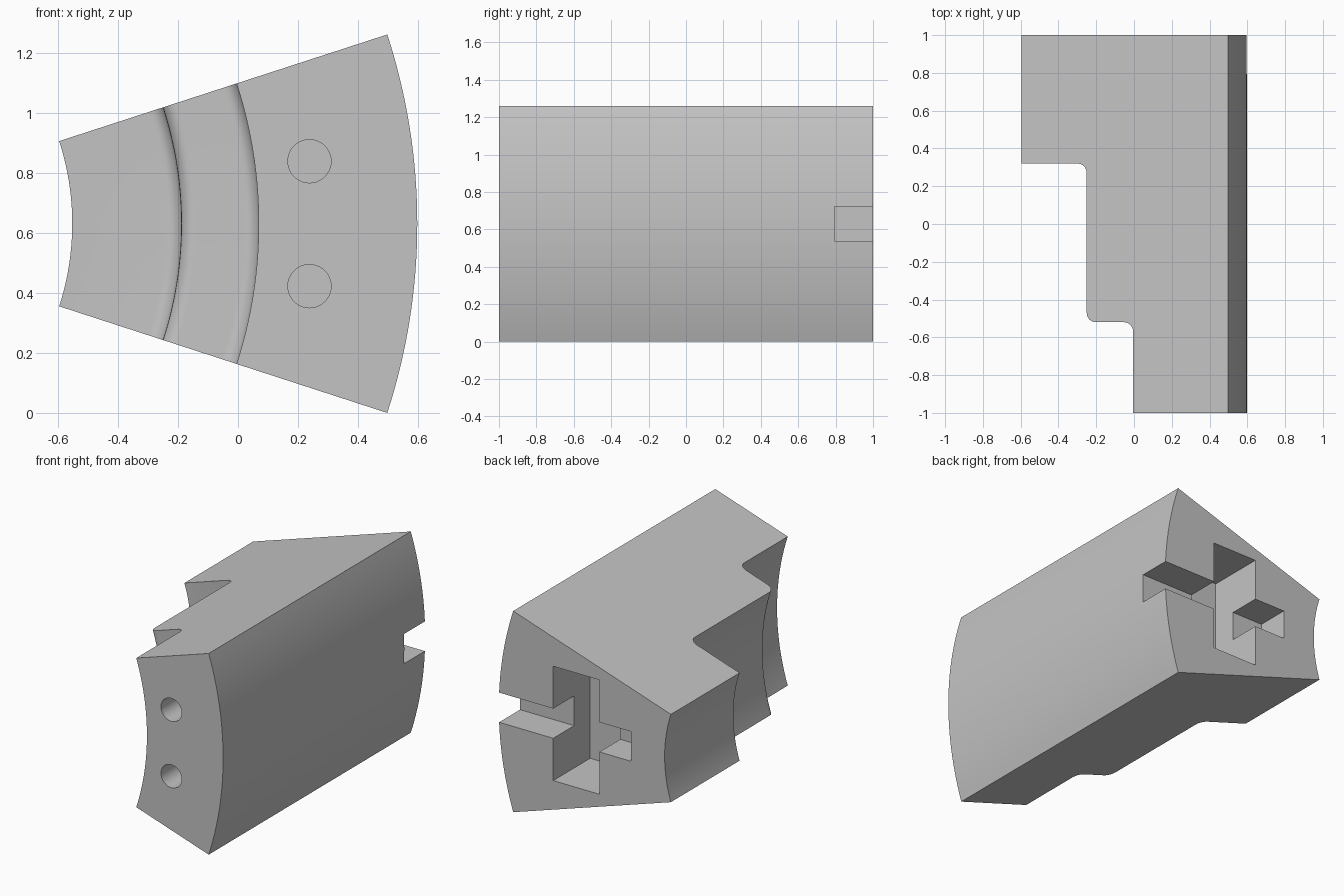
import bpy, bmesh
from math import sin, cos, pi, radians

cube = bpy.data.objects.get("Cube")
if cube:
    bpy.data.objects.remove(cube, do_unlink=True)

AXIS_X, MID_Z = -1.442, 0.63       # axis of the ring the wedge is cut from
HALF = radians(18)
R_IN, R_MID, R_STEP, R_OUT = 0.89, 1.253, 1.511, 2.039
STEPS = 32

grey = bpy.data.materials.new("plain grey")
grey.use_nodes = True
colour = (0.55, 0.55, 0.55, 1)
grey.diffuse_color = colour
grey.node_tree.nodes["Principled BSDF"].inputs["Base Color"].default_value = colour


def fillet(r, y, radius, start, end):
    """Rounded corner around a centre, in (radius, y) coordinates."""
    n = 6
    angles = [radians(start + (end - start) * i / n) for i in range(n + 1)]
    return [(r + radius * cos(a), y + radius * sin(a)) for a in angles]


# Stepped side profile with rounded corners
F = 0.05
profile = [(R_OUT, -1), (R_OUT, 1), (R_IN, 1), (R_IN, 0.32)]
profile += fillet(R_MID - F, 0.32 - F, F, 90, 0)
profile += fillet(R_MID + F, -0.52 + F, F, 180, 270)
profile += fillet(R_STEP - F, -0.52 - F, F, 90, 0)
profile.append((R_STEP, -1))

# Sweep the profile around the ring axis
bm = bmesh.new()
rings = []
for i in range(STEPS + 1):
    a = -HALF + 2 * HALF * i / STEPS
    rings.append([bm.verts.new((AXIS_X + r * cos(a), y, MID_Z + r * sin(a)))
                  for r, y in profile])
for low, high in zip(rings, rings[1:]):
    for j in range(len(profile)):
        k = (j + 1) % len(profile)
        bm.faces.new((low[j], low[k], high[k], high[j]))
bm.faces.new(rings[0])
bm.faces.new(rings[-1])
bmesh.ops.recalc_face_normals(bm, faces=bm.faces)
mesh = bpy.data.meshes.new("wedge_block")
bm.to_mesh(mesh)
bm.free()
block = bpy.data.objects.new("wedge_block", mesh)
bpy.context.collection.objects.link(block)
mesh.materials.append(grey)


def cut(tool):
    """Subtract the tool from the block and remove it."""
    tool.hide_render = True
    tool.data.materials.append(grey)
    bpy.context.view_layer.objects.active = block
    mod = block.modifiers.new("cut", "BOOLEAN")
    mod.operation, mod.solver, mod.object = "DIFFERENCE", "EXACT", tool
    bpy.ops.object.modifier_apply(modifier=mod.name)
    bpy.data.objects.remove(tool, do_unlink=True)


def cut_slot(name, x0, x1, half_height, depth):
    """Rectangular pocket in the back face."""
    bpy.ops.mesh.primitive_cube_add(size=1)
    tool = bpy.context.object
    tool.name = name
    tool.scale = (x1 - x0, depth + 0.2, 2 * half_height)
    tool.location = ((x0 + x1) / 2, 1.1 - depth / 2, MID_Z)
    cut(tool)


# Cross-shaped pocket in the back, open at the outer side
cut_slot("upright_slot", -0.10, 0.22, 0.358, 0.366)
cut_slot("level_slot", -0.32, 0.9, 0.093, 0.207)

# Two blind round holes in the front
for side in (-1, 1):
    bpy.ops.mesh.primitive_cylinder_add(
        vertices=40, radius=0.072, depth=0.8,
        location=(0.238, -1, MID_Z + side * 0.208), rotation=(pi / 2, 0, 0))
    bpy.context.object.name = "round_hole"
    cut(bpy.context.object)

# Smooth curved faces, crisp edges
bpy.ops.object.select_all(action="DESELECT")
block.select_set(True)
bpy.context.view_layer.objects.active = block
bpy.ops.object.shade_smooth_by_angle(angle=radians(30))
